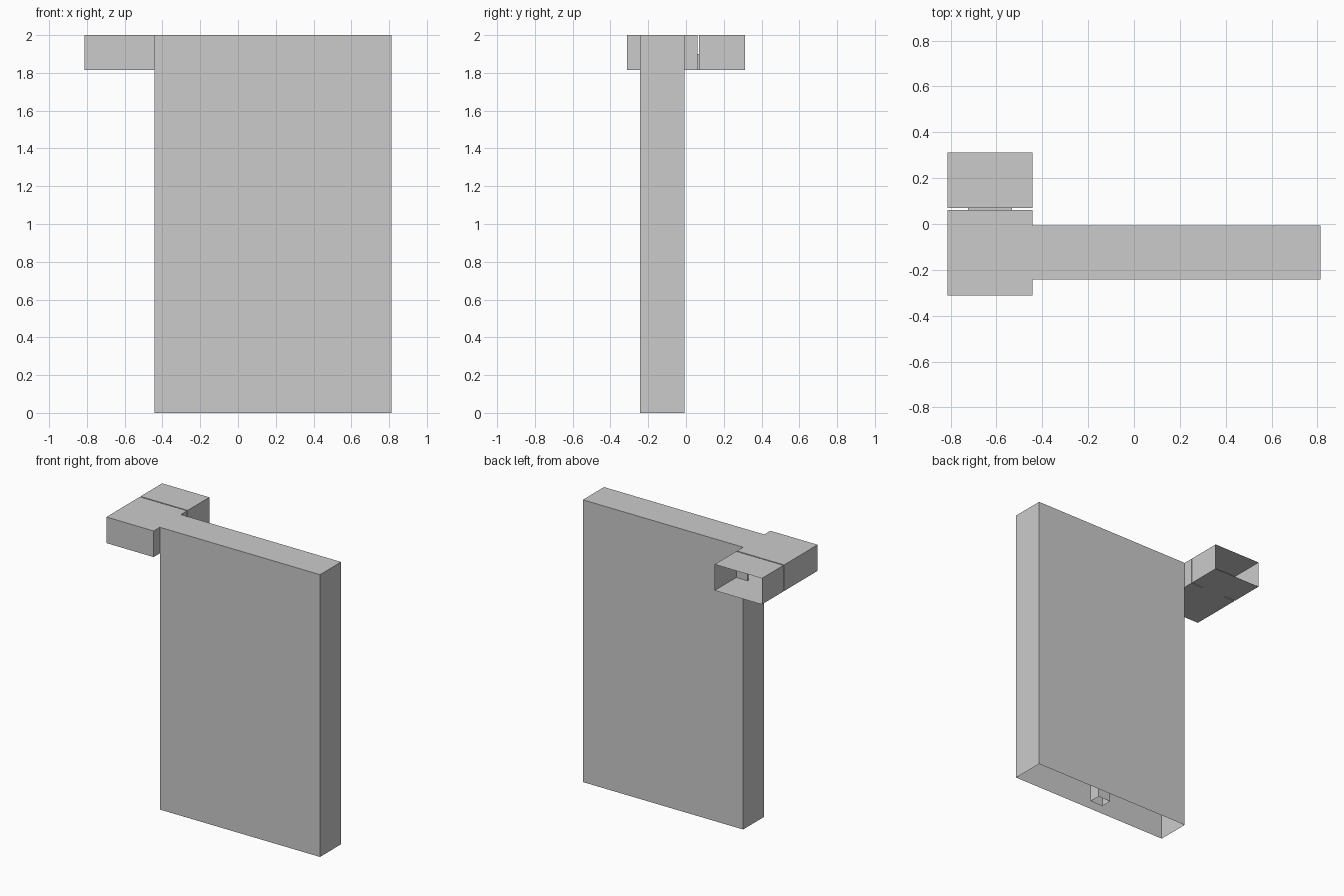
import bpy, bmesh

if "Cube" in bpy.data.objects:
    bpy.data.objects.remove(bpy.data.objects["Cube"])

TOP, FLOOR = 2.0, 1.815
X0, X1, X2 = -0.813, -0.443, 0.813      # room left, room right, pit right
Y0, P0, P1, G0, G1, Y3 = -0.312, -0.243, -0.007, 0.062, 0.07, 0.312
D0, D1, DTOP = -0.723, -0.533, 1.90     # doorway


def sheet(axis, pos, a, b):
    """Rectangle at axis = pos; a and b are ranges along the other two axes in order."""
    pts = []
    for u, v in ((a[0], b[0]), (a[1], b[0]), (a[1], b[1]), (a[0], b[1])):
        p = [u, v]
        p.insert("xyz".index(axis), pos)
        pts.append(tuple(p))
    return pts


def make(name, sheets):
    bm = bmesh.new()
    for s in sheets:
        bm.faces.new([bm.verts.new(p) for p in s])
    bmesh.ops.remove_doubles(bm, verts=bm.verts, dist=1e-5)
    bmesh.ops.recalc_face_normals(bm, faces=bm.faces)
    me = bpy.data.meshes.new(name)
    bm.to_mesh(me)
    bm.free()
    ob = bpy.data.objects.new(name, me)
    bpy.context.collection.objects.link(ob)
    return ob


def door_wall(y):
    """Wall across the room with a doorway at floor level."""
    return [sheet("y", y, (X0, D0), (FLOOR, TOP)),
            sheet("y", y, (D1, X1), (FLOOR, TOP)),
            sheet("y", y, (D0, D1), (DTOP, TOP))]


high = (FLOOR, TOP)

# Tall pit, open below and open towards the room at the top
make("tall_pit", [
    sheet("y", P0, (X1, X2), (0, TOP)),
    sheet("y", P1, (X1, X2), (0, TOP)),
    sheet("x", X2, (P0, P1), (0, TOP)),
    sheet("x", X1, (P0, P1), (0, FLOOR)),
    sheet("z", TOP, (X1, X2), (P0, P1)),
])

# Front room joined to the pit
make("front_room", [
    sheet("z", TOP, (X0, X1), (Y0, G0)),
    sheet("z", FLOOR, (X0, X1), (Y0, G0)),
    sheet("x", X0, (Y0, G0), high),
    sheet("y", Y0, (X0, X1), high),
    sheet("x", X1, (Y0, P0), high),
    sheet("x", X1, (P1, G0), high),
] + door_wall(G0))

# Back room, open at its rear end
make("back_room", [
    sheet("z", TOP, (X0, X1), (G1, Y3)),
    sheet("z", FLOOR, (X0, X1), (G1, Y3)),
    sheet("x", X0, (G1, Y3), high),
    sheet("x", X1, (G1, Y3), high),
] + door_wall(G1))

# Short doorway tunnel bridging the gap
make("doorway", [
    sheet("x", D0, (G0, G1), (FLOOR, DTOP)),
    sheet("x", D1, (G0, G1), (FLOOR, DTOP)),
    sheet("z", FLOOR, (D0, D1), (G0, G1)),
    sheet("z", DTOP, (D0, D1), (G0, G1)),
])

# Pillar rising from the pit to floor level, open below
cx, cy, hx, hy = (X1 + X2) / 2, (P0 + P1) / 2, 0.05, 0.04
px, py = (cx - hx, cx + hx), (cy - hy, cy + hy)
make("pillar", [sheet("x", x, py, (0, FLOOR)) for x in px]
     + [sheet("y", y, px, (0, FLOOR)) for y in py]
     + [sheet("z", FLOOR, px, py)])
